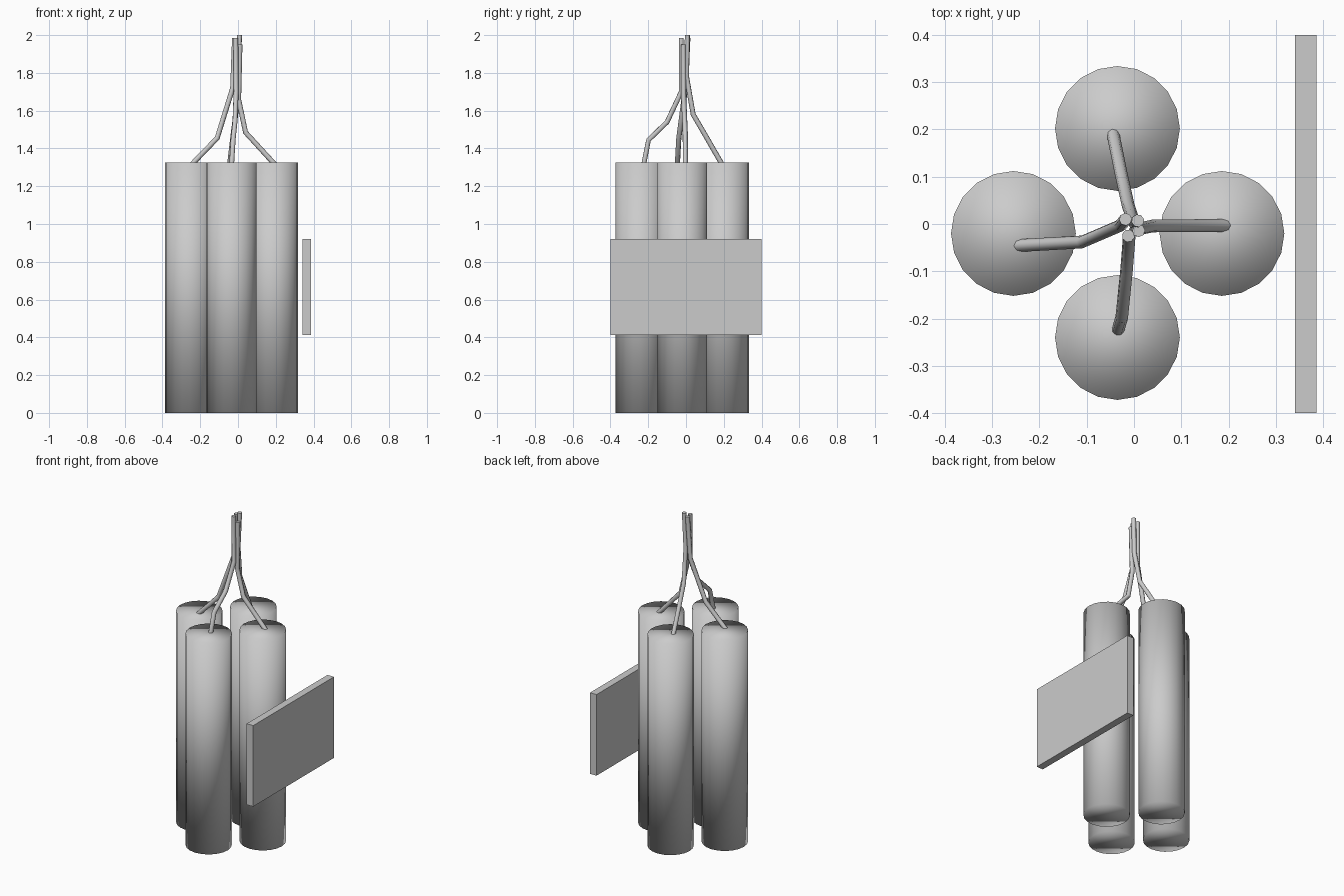
import bpy

if "Cube" in bpy.data.objects:
    bpy.data.objects.remove(bpy.data.objects["Cube"])

# Four upright sticks in a ring
STICK_R, STICK_H = 0.132, 1.325
sticks = {"left": (-0.255, -0.02), "right": (0.186, -0.02),
          "front": (-0.035, -0.24), "back": (-0.035, 0.202)}
for side, (x, y) in sticks.items():
    bpy.ops.mesh.primitive_cylinder_add(vertices=20, radius=STICK_R, depth=STICK_H,
                                        location=(x, y, STICK_H / 2))
    bpy.context.object.name = side + "_stick"
    bpy.ops.object.shade_smooth()


def fuse(name, points, radius=0.0135):
    """Thin capped tube following a few points."""
    curve = bpy.data.curves.new(name, 'CURVE')
    curve.dimensions = '3D'
    curve.bevel_depth = radius
    curve.bevel_resolution = 2
    curve.use_fill_caps = True
    spline = curve.splines.new('POLY')
    spline.points.add(len(points) - 1)
    for p, co in zip(spline.points, points):
        p.co = (*co, 1)
    spline.use_smooth = True
    obj = bpy.data.objects.new(name, curve)
    bpy.context.collection.objects.link(obj)
    bpy.ops.object.select_all(action='DESELECT')
    obj.select_set(True)
    bpy.context.view_layer.objects.active = obj
    bpy.ops.object.convert(target='MESH')
    bpy.ops.object.shade_smooth_by_angle(angle=0.9)


# Bent fuses gathering at the top
fuse("left_fuse", [(-0.25, -0.046, 1.31), (-0.11, -0.038, 1.455),
                   (-0.028, -0.003, 1.72), (-0.018, 0.01, 1.985)])
fuse("right_fuse", [(0.2, -0.003, 1.31), (0.04, -0.004, 1.485),
                    (0.003, -0.012, 1.66), (0.01, -0.014, 1.95)])
fuse("front_fuse", [(-0.034, -0.225, 1.31), (-0.026, -0.198, 1.445), (-0.016, -0.1, 1.54),
                    (-0.01, -0.025, 1.7), (-0.012, -0.025, 1.985)])
fuse("back_fuse", [(-0.045, 0.194, 1.31), (-0.027, 0.105, 1.465), (-0.012, 0.038, 1.58),
                   (0.0, 0.003, 1.78), (0.008, 0.007, 2.0)])

# Flat plate standing off the right side
bpy.ops.mesh.primitive_cube_add(size=1, location=(0.363, 0, 0.666))
plate = bpy.context.object
plate.name = "side_plate"
plate.scale = (0.045, 0.8, 0.508)
bpy.ops.object.transform_apply(location=False, rotation=False, scale=True)
